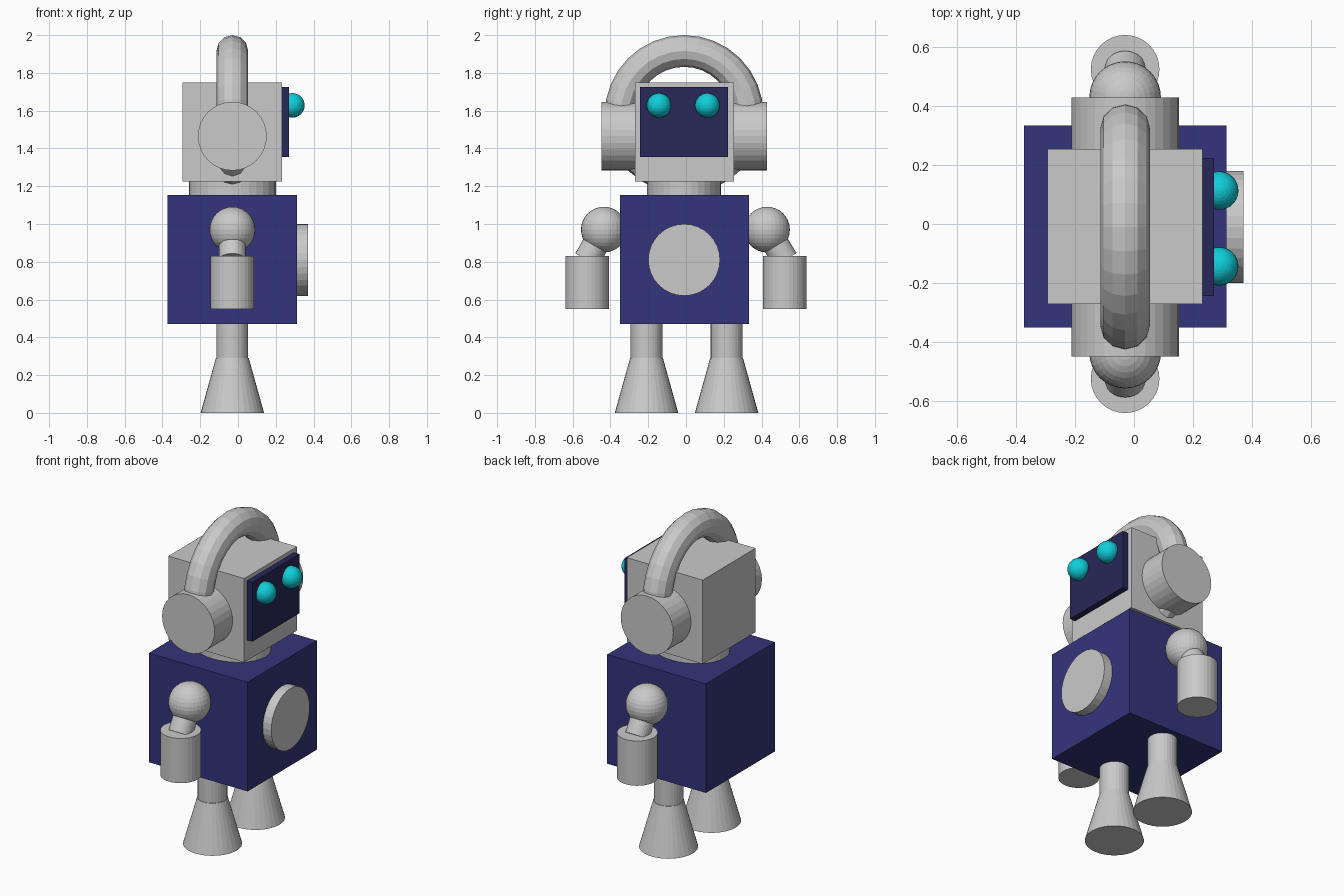
import bpy, math
from mathutils import Vector

if "Cube" in bpy.data.objects:
    bpy.data.objects.remove(bpy.data.objects["Cube"])

def material(name, rgb):
    m = bpy.data.materials.new(name)
    m.diffuse_color = (*rgb, 1)
    m.use_nodes = True
    m.node_tree.nodes["Principled BSDF"].inputs["Base Color"].default_value = m.diffuse_color
    return m

GREY = material("light grey", (0.59, 0.59, 0.59))
BLUE = material("navy blue", (0.034, 0.034, 0.2))
DARK = material("dark navy", (0.02, 0.02, 0.1))
CYAN = material("cyan", (0.005, 0.62, 0.7))
CX, CY = -0.03, -0.01     # centre line of the body

def finish(name, mat):
    ob = bpy.context.object
    ob.name = name
    ob.data.materials.append(mat)
    return ob

def box(name, mat, lo, hi):
    lo, hi = Vector(lo), Vector(hi)
    bpy.ops.mesh.primitive_cube_add(size=1, location=(lo + hi) / 2)
    bpy.context.object.scale = hi - lo
    return finish(name, mat)

def rod(name, mat, a, b, r1, r2=None):
    """Cylinder or cone from point a to point b."""
    a, b = Vector(a), Vector(b)
    bpy.ops.mesh.primitive_cone_add(
        vertices=32, radius1=r1, radius2=r1 if r2 is None else r2,
        depth=(b - a).length, location=(a + b) / 2,
        rotation=(b - a).to_track_quat('Z', 'Y').to_euler())
    return finish(name, mat)

def ball(name, mat, c, r):
    bpy.ops.mesh.primitive_uv_sphere_add(segments=32, ring_count=16, radius=r, location=c)
    return finish(name, mat)

# torso, chest disc and neck
box("torso", BLUE, (-0.372, -0.35, 0.47), (0.312, 0.333, 1.153))
rod("chest_disc", GREY, (0.30, CY, 0.81), (0.37, CY, 0.81), 0.19)
neck = rod("neck", GREY, (CX, CY, 1.14), (CX, CY, 1.24), 0.23)
neck.scale.y = 0.85

# head with face plate
box("head", GREY, (-0.293, -0.27, 1.225), (0.232, 0.253, 1.75))
box("face_plate", DARK, (0.22, -0.243, 1.355), (0.27, 0.223, 1.725))

# headband: a full ring that passes through the head
bpy.ops.mesh.primitive_torus_add(major_segments=32, minor_segments=12,
                                 major_radius=0.336, minor_radius=0.084,
                                 location=(CX, CY, 1.58),
                                 rotation=(0, math.pi / 2, 0))
finish("headband", GREY)

# paired parts
for s, side in ((-1, "right"), (1, "left")):
    ball(side + "_eye", CYAN, (0.288, CY - 0.005 + s * 0.128, 1.628), 0.065)
    rod(side + "_earpiece", GREY, (CX, CY + s * 0.24, 1.465),
        (CX, CY + s * 0.438, 1.465), 0.182)
    shoulder = (CX, -0.003 + s * 0.432, 0.97)
    wrist = (CX, s * 0.525, 0.81)
    ball(side + "_shoulder", GREY, shoulder, 0.121)
    rod(side + "_arm", GREY, shoulder, wrist, 0.07)
    rod(side + "_hand", GREY, (CX, s * 0.523, 0.55), (CX, s * 0.523, 0.83), 0.116)
    y = 0.003 + s * 0.212
    rod(side + "_leg", GREY, (CX, y, 0.28), (CX, y, 0.48), 0.084)
    rod(side + "_foot", GREY, (CX, y, 0), (CX, y, 0.29), 0.168, 0.087)
